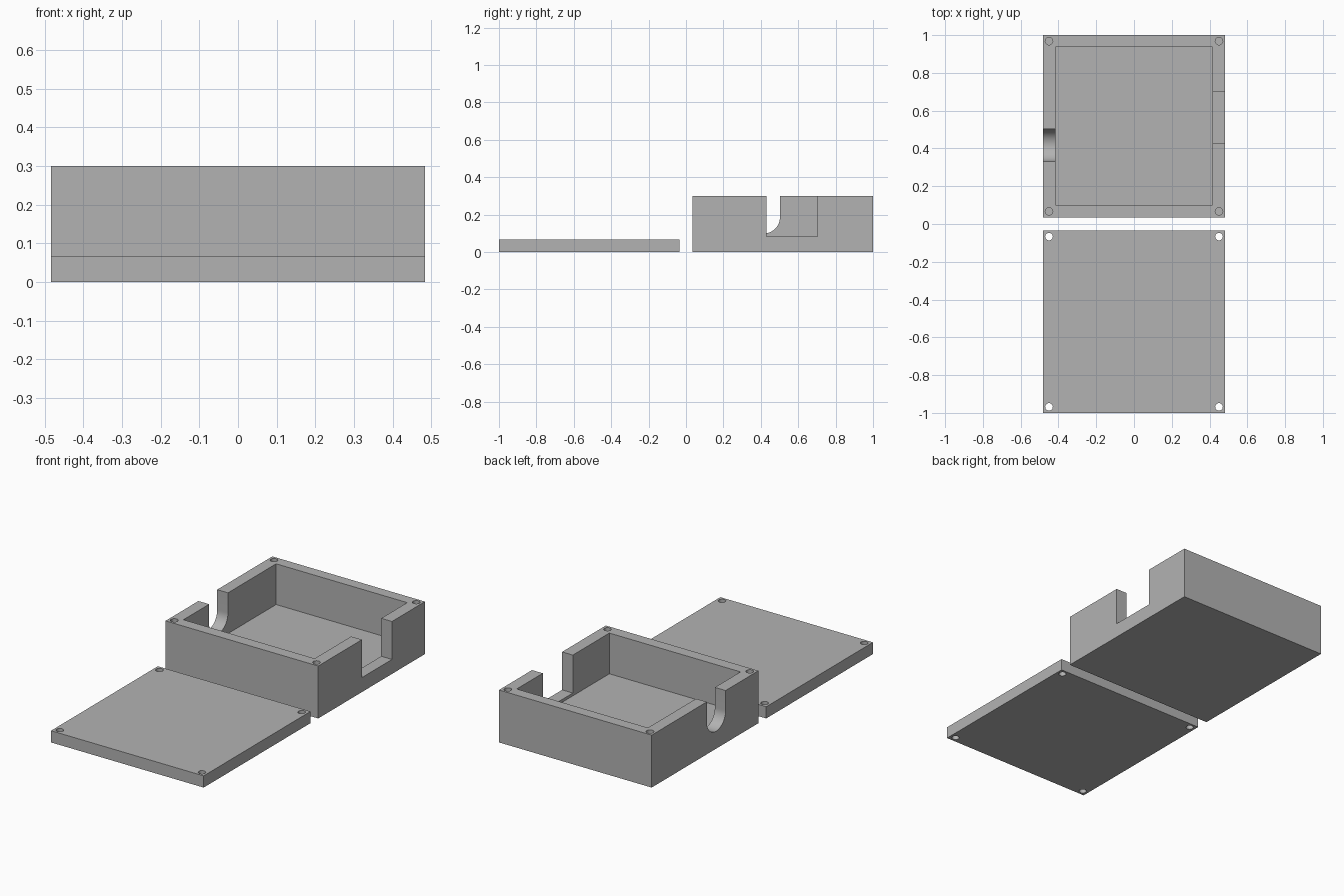
import bpy
import bmesh
import math
from mathutils import Matrix, Vector

if "Cube" in bpy.data.objects:
    bpy.data.objects.remove(bpy.data.objects["Cube"], do_unlink=True)

# Overall sizes
HALF_WIDTH, NEAR, FAR = 0.483, 0.035, 1.0
HEIGHT, LID_THICK, FLOOR = 0.3, 0.067, 0.067
SCREW_X, SCREW_INSET, SCREW_R = 0.45, 0.032, 0.02

grey = bpy.data.materials.new("plain grey")
grey.use_nodes = True
colour = (0.45, 0.45, 0.45, 1)
grey.diffuse_color = colour
grey.node_tree.nodes["Principled BSDF"].inputs["Base Color"].default_value = colour


def finish(name, bm):
    mesh = bpy.data.meshes.new(name)
    bm.to_mesh(mesh)
    bm.free()
    mesh.materials.append(grey)
    obj = bpy.data.objects.new(name, mesh)
    bpy.context.collection.objects.link(obj)
    return obj


def box(name, low, high):
    low, high = Vector(low), Vector(high)
    bm = bmesh.new()
    place = Matrix.Translation((low + high) / 2) @ Matrix.Diagonal((*(high - low), 1))
    bmesh.ops.create_cube(bm, size=1, matrix=place)
    return finish(name, bm)


def screw_hole(x, y, bottom, top):
    bm = bmesh.new()
    bmesh.ops.create_cone(bm, cap_ends=True, segments=24, radius1=SCREW_R, radius2=SCREW_R,
                          depth=top - bottom,
                          matrix=Matrix.Translation((x, y, (top + bottom) / 2)))
    return finish("screw_hole_cutter", bm)


def round_slot(y, z, radius, x_low, x_high, top):
    # U-shaped profile swept along x
    bm = bmesh.new()
    steps = 24
    points = [(y + radius, top), (y - radius, top)]
    points += [(y - radius * math.cos(math.pi * i / steps),
                z - radius * math.sin(math.pi * i / steps)) for i in range(steps + 1)]
    face = bm.faces.new([bm.verts.new((x_low, py, pz)) for py, pz in points])
    swept = bmesh.ops.extrude_face_region(bm, geom=[face])["geom"]
    bmesh.ops.translate(bm, vec=(x_high - x_low, 0, 0),
                        verts=[v for v in swept if isinstance(v, bmesh.types.BMVert)])
    bmesh.ops.recalc_face_normals(bm, faces=bm.faces)
    return finish("round_slot_cutter", bm)


def cut(target, cutters):
    for cutter in cutters:
        cutter.hide_render = True
        mod = target.modifiers.new("cut", "BOOLEAN")
        mod.operation, mod.solver, mod.object = "DIFFERENCE", "EXACT", cutter
        bpy.context.view_layer.objects.active = target
        bpy.ops.object.modifier_apply(modifier=mod.name)
        bpy.data.objects.remove(cutter, do_unlink=True)


def smooth(obj):
    bpy.ops.object.select_all(action="DESELECT")
    obj.select_set(True)
    bpy.context.view_layer.objects.active = obj
    bpy.ops.object.shade_smooth_by_angle(angle=math.radians(30))


# Open case with cavity, square notch on the left wall, round slot on the right wall
case = box("case", (-HALF_WIDTH, NEAR, 0), (HALF_WIDTH, FAR, HEIGHT))
cutters = [
    box("cavity_cutter", (-0.415, 0.1, FLOOR), (0.415, 0.937, 0.4)),
    box("notch_cutter", (0.38, 0.43, 0.083), (0.6, 0.702, 0.4)),
    round_slot(0.417, 0.185, 0.085, -0.6, -0.38, 0.4),
]
# Blind screw holes in the rim corners
cutters += [screw_hole(x, y, FLOOR, 0.4) for x in (-SCREW_X, SCREW_X)
            for y in (NEAR + SCREW_INSET, FAR - SCREW_INSET)]
cut(case, cutters)
smooth(case)

# Flat lid lying in front, with through holes
lid = box("lid", (-HALF_WIDTH, -FAR, 0), (HALF_WIDTH, -NEAR, LID_THICK))
cut(lid, [screw_hole(x, y, -0.1, 0.2) for x in (-SCREW_X, SCREW_X)
          for y in (-NEAR - SCREW_INSET, -FAR + SCREW_INSET)])
smooth(lid)
